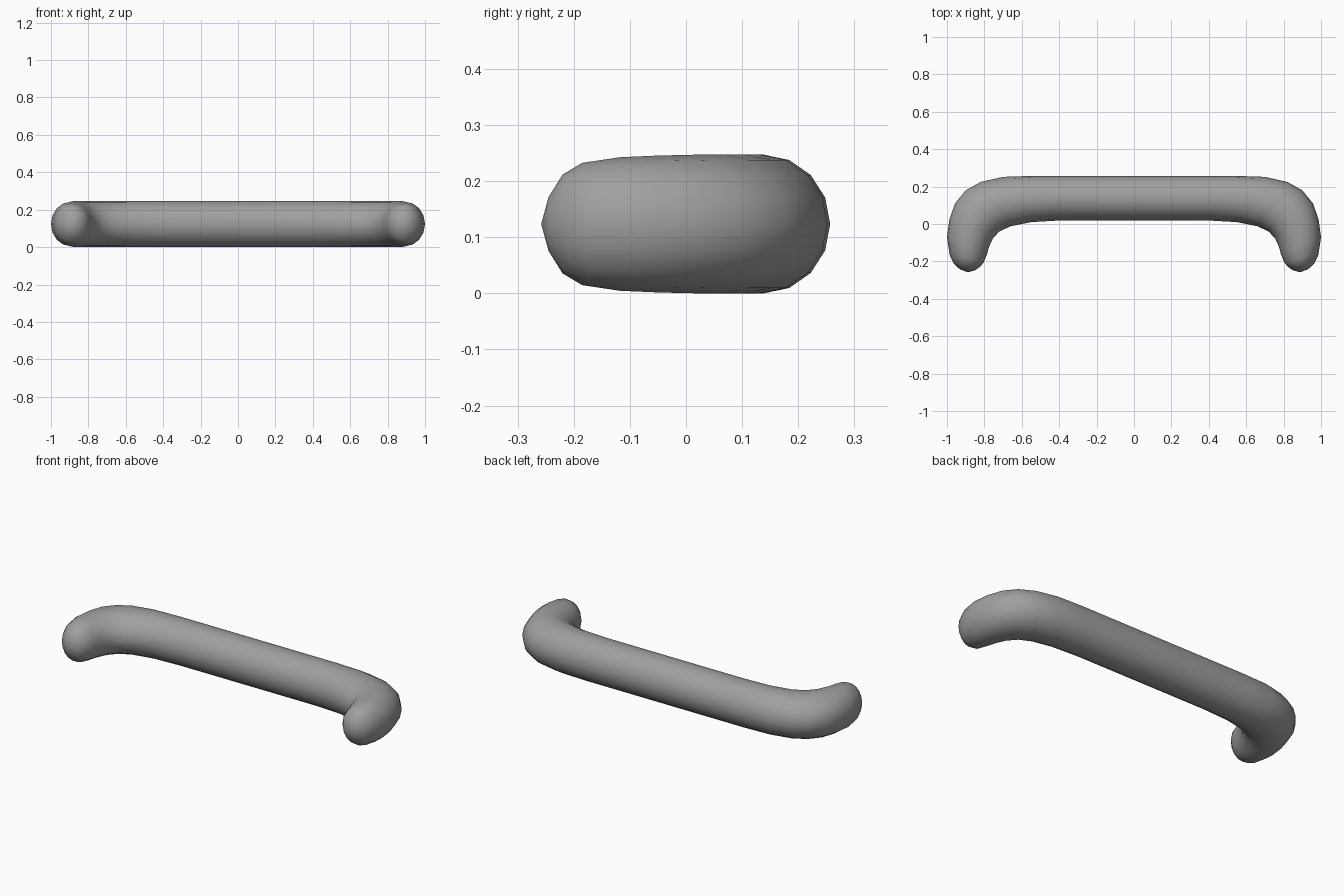
import bpy
import bmesh
from math import cos, sin, tau
from mathutils import Vector

cube = bpy.data.objects.get("Cube")
if cube:
    bpy.data.objects.remove(cube, do_unlink=True)

SIDES = 16
MID_Z = 0.1235

# Half of the handle: outer x, outer y, inner x, inner y, half height
stations = [
    (0.55, 0.257, 0.38, 0.02, MID_Z),
    (0.70, 0.252, 0.55, 0.01, MID_Z),
    (0.82, 0.225, 0.66, -0.012, MID_Z),
    (0.90, 0.180, 0.72, -0.04, MID_Z),
    (0.957, 0.110, 0.755, -0.078, MID_Z),
    (0.987, 0.025, 0.775, -0.122, 0.122),
    (1.00, -0.07, 0.787, -0.165, 0.119),
    (0.986, -0.165, 0.803, -0.205, 0.109),
    (0.964, -0.212, 0.822, -0.228, 0.088),
    (0.930, -0.243, 0.848, -0.247, 0.048),
]


def add_ring(bm, station, side):
    """Round cross-section spanning the outer and inner edge of the bar."""
    ox, oy, ix, iy, half = station
    outer, inner = Vector((ox * side, oy, MID_Z)), Vector((ix * side, iy, MID_Z))
    centre, reach = (outer + inner) / 2, (outer - inner) / 2
    return [bm.verts.new(centre + reach * cos(tau * i / SIDES)
                         + Vector((0, 0, half * sin(tau * i / SIDES))))
            for i in range(SIDES)]


# Swept bar with a bent leg at each end
bm = bmesh.new()
rings = [add_ring(bm, s, -1) for s in reversed(stations)]
rings += [add_ring(bm, s, 1) for s in stations]
for a, b in zip(rings, rings[1:]):
    for i in range(SIDES):
        j = (i + 1) % SIDES
        bm.faces.new((a[i], a[j], b[j], b[i]))

# Rounded tips
for ring, side in ((rings[0], -1), (rings[-1], 1)):
    tip = bm.verts.new((0.887 * side, -0.258, MID_Z))
    for i in range(SIDES):
        bm.faces.new((ring[i], ring[(i + 1) % SIDES], tip))
bmesh.ops.recalc_face_normals(bm, faces=bm.faces)

mesh = bpy.data.meshes.new("handle")
bm.to_mesh(mesh)
bm.free()
mesh.shade_smooth()
handle = bpy.data.objects.new("handle", mesh)
bpy.context.collection.objects.link(handle)

# Grey finish
grey = bpy.data.materials.new("grey")
grey.use_nodes = True
colour = (0.35, 0.35, 0.35, 1)
grey.diffuse_color = colour
grey.node_tree.nodes["Principled BSDF"].inputs["Base Color"].default_value = colour
mesh.materials.append(grey)
